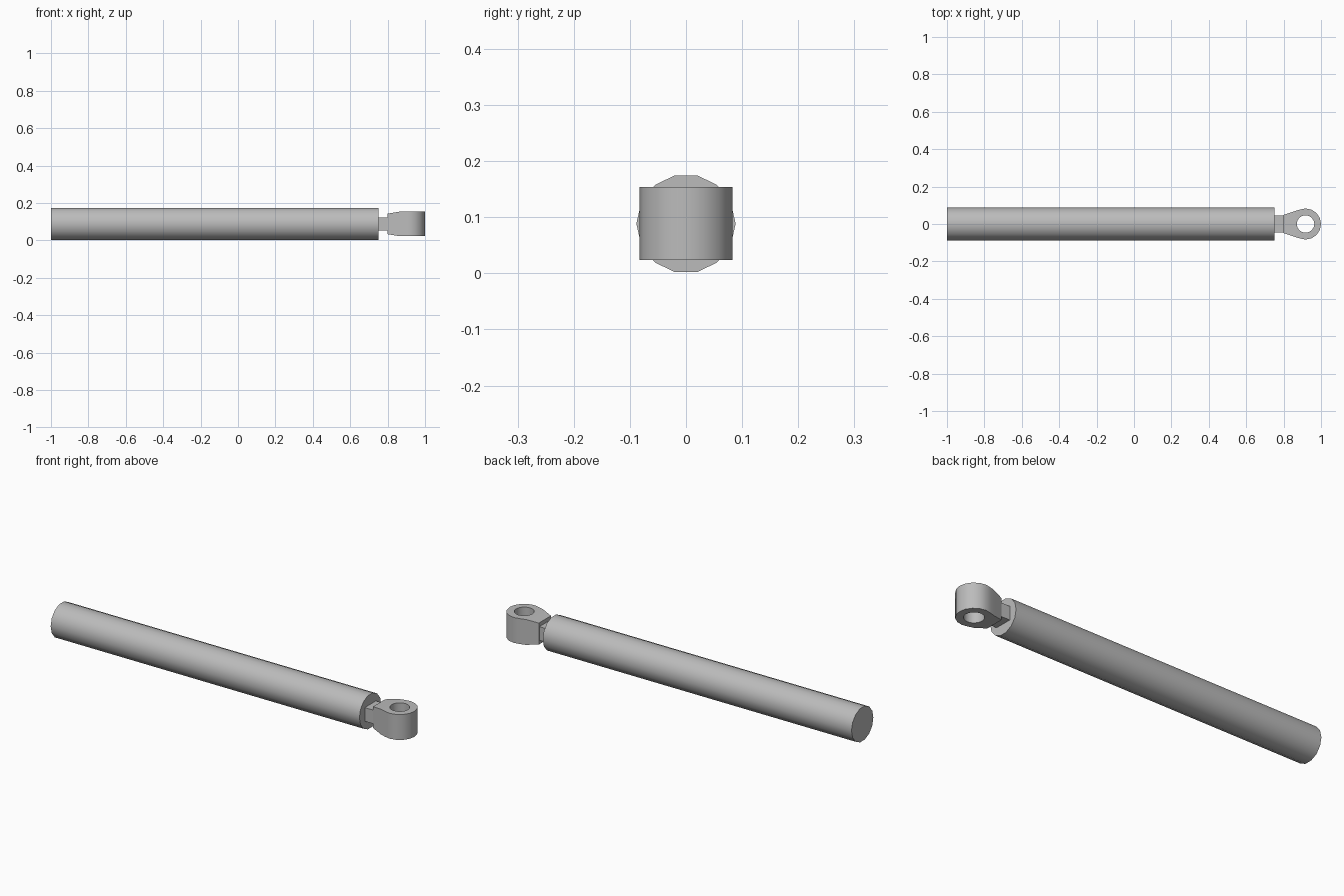
import bpy, bmesh
from math import cos, sin, pi, radians
from mathutils import Matrix, Vector

cube = bpy.data.objects.get("Cube")
if cube:
    bpy.data.objects.remove(cube, do_unlink=True)

AXIS_Z = 0.0885

steel = bpy.data.materials.new("grey steel")
steel.use_nodes = True
steel.diffuse_color = (0.5, 0.5, 0.5, 1)
steel.node_tree.nodes["Principled BSDF"].inputs["Base Color"].default_value = (0.5, 0.5, 0.5, 1)


def add_part(name, bm):
    bmesh.ops.recalc_face_normals(bm, faces=bm.faces)
    mesh = bpy.data.meshes.new(name)
    bm.to_mesh(mesh)
    bm.free()
    obj = bpy.data.objects.new(name, mesh)
    bpy.context.collection.objects.link(obj)
    mesh.materials.append(steel)
    bpy.ops.object.select_all(action='DESELECT')
    obj.select_set(True)
    bpy.context.view_layer.objects.active = obj
    bpy.ops.object.shade_smooth_by_angle(angle=radians(30))
    return obj


# Barrel: closed cylinder lying along x, with a corner at the top
bm = bmesh.new()
bmesh.ops.create_cone(bm, cap_ends=True, segments=14, radius1=0.0885, radius2=0.0885, depth=1.75)
bmesh.ops.rotate(bm, verts=bm.verts, matrix=Matrix.Rotation(pi / 2, 3, 'Y'))
for v in bm.verts:
    v.co.y, v.co.z = v.co.y, v.co.z
bmesh.ops.translate(bm, verts=bm.verts, vec=(-0.125, 0, AXIS_Z))
add_part("barrel", bm)

# Rod eye: a pierced ring whose back is squared off to meet the shank
SIDES, EYE_X, RADIUS, HOLE, HALF = 16, 0.917, 0.083, 0.047, 0.065
BACK_X, BACK_Y = 0.86, 0.069
outer, inner = [], []
for k in range(SIDES):
    a = 2 * pi * k / SIDES
    inner.append((EYE_X + HOLE * cos(a), HOLE * sin(a)))
    if abs(k - SIDES // 2) <= 2:
        outer.append((BACK_X, BACK_Y * (SIDES // 2 - k) / 2))
    else:
        outer.append((EYE_X + RADIUS * cos(a), RADIUS * sin(a)))

bm = bmesh.new()
rings = [[bm.verts.new((x, y, AXIS_Z + z)) for x, y in loop]
         for loop, z in ((outer, -HALF), (outer, HALF), (inner, HALF), (inner, -HALF))]
for a, b in zip(rings, rings[1:] + rings[:1]):
    for k in range(SIDES):
        n = (k + 1) % SIDES
        bm.faces.new((a[k], a[n], b[n], b[k]))
bmesh.ops.recalc_face_normals(bm, faces=bm.faces)
back = [f for f in bm.faces if all(abs(v.co.x - BACK_X) < 1e-4 for v in f.verts)]


def extend(faces, x, half_y, half_z):
    """Extrude the faces back to x and fit them to a new half width and height."""
    geom = bmesh.ops.extrude_face_region(bm, geom=faces)["geom"]
    bmesh.ops.delete(bm, geom=faces, context='FACES')
    verts = [g for g in geom if isinstance(g, bmesh.types.BMVert)]
    old_y = max(abs(v.co.y) for v in verts)
    old_z = max(abs(v.co.z - AXIS_Z) for v in verts)
    for v in verts:
        v.co = Vector((x, v.co.y * half_y / old_y,
                       AXIS_Z + (v.co.z - AXIS_Z) * half_z / old_z))
    return [g for g in geom if isinstance(g, bmesh.types.BMFace)]


# Tapered shank, its step, and the narrow neck running into the barrel
back = extend(back, 0.80, 0.049, 0.055)
back = extend(back, 0.80, 0.045, 0.035)
extend(back, 0.745, 0.045, 0.035)
add_part("rod_eye", bm)
